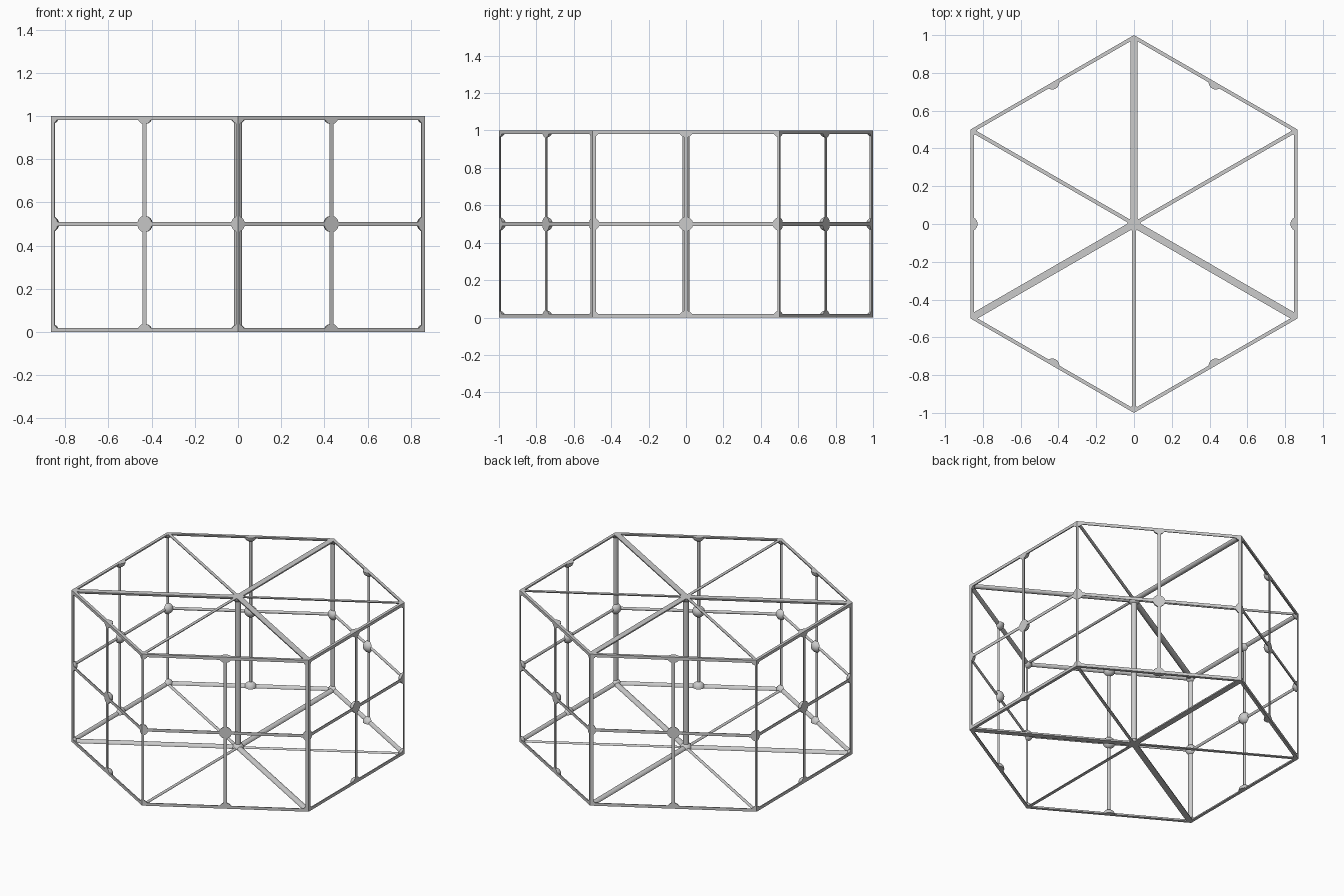
import bpy, bmesh, math
from mathutils import Vector, Matrix

if "Cube" in bpy.data.objects:
    bpy.data.objects.remove(bpy.data.objects["Cube"])

THICK, THIN = 0.019, 0.010          # rod radii
APOTHEM = math.cos(math.radians(30))

# clipping planes of the hexagonal prism: (point, outward normal)
PLANES = [(Vector((0, 0, 0)), Vector((0, 0, -1))), (Vector((0, 0, 1)), Vector((0, 0, 1)))]
for i in range(6):
    n = Vector((math.cos(i * math.pi / 3), math.sin(i * math.pi / 3), 0))
    PLANES.append((n * APOTHEM, n))


def clip_into(bm, target):
    """Cut a convex piece by the prism, cap the cuts, append it to target."""
    for co, no in PLANES:
        if max((v.co - co).dot(no) for v in bm.verts) < 1e-4:
            continue
        geom = bm.verts[:] + bm.edges[:] + bm.faces[:]
        r = bmesh.ops.bisect_plane(bm, geom=geom, dist=1e-5, plane_co=co,
                                   plane_no=no, clear_outer=True)
        edges = [e for e in bm.edges if e.is_boundary]
        bmesh.ops.holes_fill(bm, edges=edges, sides=0)
    bmesh.ops.recalc_face_normals(bm, faces=bm.faces[:])
    me = bpy.data.meshes.new("tmp")
    bm.to_mesh(me)
    target.from_mesh(me)
    bpy.data.meshes.remove(me)
    bm.free()


def rod(target, a, b, r, extend=0.0):
    a, b = Vector(a), Vector(b)
    d = (b - a).normalized()
    a, b = a - d * extend, b + d * extend
    m = Matrix.Translation((a + b) / 2) @ d.to_track_quat('Z', 'Y').to_matrix().to_4x4()
    bm = bmesh.new()
    bmesh.ops.create_cone(bm, cap_ends=True, segments=20, radius1=r, radius2=r,
                          depth=(b - a).length, matrix=m)
    clip_into(bm, target)


def ball(target, c, r):
    bm = bmesh.new()
    bmesh.ops.create_uvsphere(bm, u_segments=24, v_segments=14, radius=r,
                              matrix=Matrix.Translation(c))
    clip_into(bm, target)


def finish(name, bm):
    me = bpy.data.meshes.new(name)
    bm.to_mesh(me)
    bm.free()
    ob = bpy.data.objects.new(name, me)
    bpy.context.collection.objects.link(ob)
    bpy.ops.object.select_all(action='DESELECT')
    ob.select_set(True)
    bpy.context.view_layer.objects.active = ob
    bpy.ops.object.shade_smooth_by_angle(angle=math.radians(35))


def at(p, z):
    return Vector((p.x, p.y, z))


# corner 0 points to +y; even corners carry the thick spokes
corners = [Vector((math.cos(math.pi / 2 + i * math.pi / 3),
                   math.sin(math.pi / 2 + i * math.pi / 3), 0)) for i in range(6)]
mids = [(corners[i] + corners[(i + 1) % 6]) / 2 for i in range(6)]
size = [THICK if i % 2 == 0 else THIN for i in range(6)]

# top and bottom hexagon edges
bm = bmesh.new()
for z in (0, 1):
    for i in range(6):
        rod(bm, at(corners[i], z), at(corners[(i + 1) % 6], z), THICK, 0.03)
finish("hexagon_rims", bm)

# spokes on the top and bottom
bm = bmesh.new()
for z in (0, 1):
    for c, r in zip(corners, size):
        rod(bm, (0, 0, z), at(c, z), r, 0.02)
finish("spokes", bm)

# centre post and corner posts
bm = bmesh.new()
rod(bm, (0, 0, 0), (0, 0, 1), THICK)
for c, r in zip(corners, size):
    rod(bm, c, at(c, 1), r)
finish("posts", bm)

# thin crossing bars on each side face
bm = bmesh.new()
for i in range(6):
    rod(bm, mids[i], at(mids[i], 1), THIN)
    rod(bm, at(corners[i], 0.5), at(corners[(i + 1) % 6], 0.5), THIN, 0.02)
finish("side_crosses", bm)

# ball joints, cut flush with the prism
bm = bmesh.new()
for z in (0, 0.5, 1):
    for m in mids:
        ball(bm, at(m, z), 0.038)
    for c in corners:
        ball(bm, at(c, z), 0.036)
for z in (0, 1):
    ball(bm, Vector((0, 0, z)), 0.036)
finish("ball_joints", bm)
